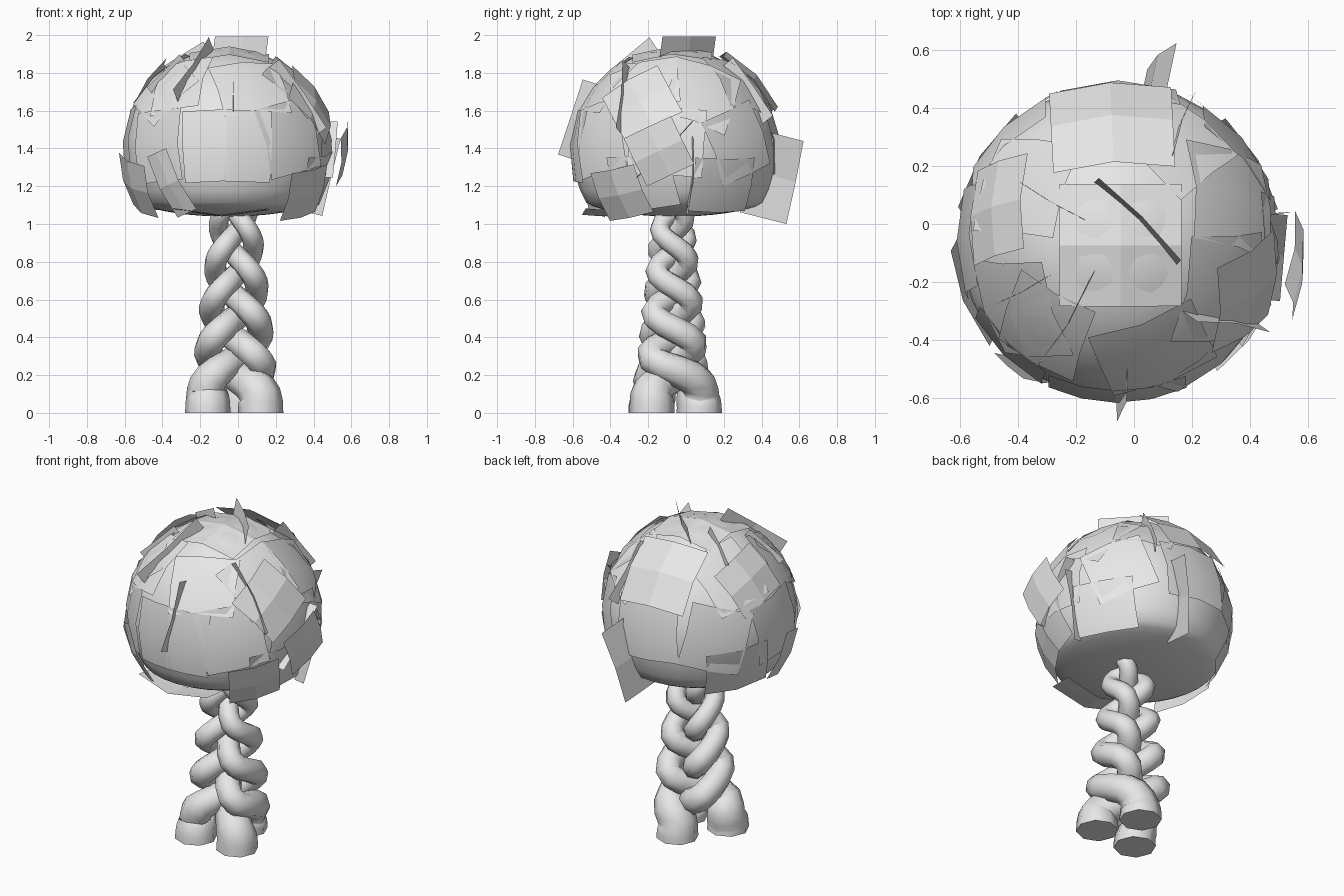
import bpy, bmesh
from math import sin, cos, pi, radians
from mathutils import Vector

cube = bpy.data.objects.get("Cube")
if cube:
    bpy.data.objects.remove(cube)

grey = bpy.data.materials.new("light_grey")
grey.use_nodes = True
grey.diffuse_color = (0.8, 0.8, 0.8, 1)
grey.node_tree.nodes["Principled BSDF"].inputs["Base Color"].default_value = (0.8, 0.8, 0.8, 1)

CENTRE = Vector((-0.055, -0.058, 1.385))
RADIUS, FLOOR = 0.543, -0.28


def add_mesh(name, bm, smooth):
    mesh = bpy.data.meshes.new(name)
    bm.to_mesh(mesh)
    bm.free()
    mesh.materials.append(grey)
    for poly in mesh.polygons:
        poly.use_smooth = smooth
    obj = bpy.data.objects.new(name, mesh)
    bpy.context.collection.objects.link(obj)
    return obj


# Round canopy with a shallow underside
bm = bmesh.new()
bmesh.ops.create_uvsphere(bm, u_segments=32, v_segments=24, radius=RADIUS)
for vert in bm.verts:
    if vert.co.z < FLOOR:
        vert.co.z = FLOOR + 0.25 * (vert.co.z - FLOOR)
    vert.co += CENTRE
add_mesh("canopy", bm, True)


def leaf_card(bm, az, el, width, height, roll, standing=False, lift=0.014, tilt=0):
    """Add one rectangular card, lying on the canopy or standing out of it."""
    az, el, roll = radians(az), radians(el), radians(roll)
    n = Vector((cos(el) * cos(az), cos(el) * sin(az), sin(el)))
    p = CENTRE + n * RADIUS
    side = Vector((-sin(az), cos(az), 0))
    up = n.cross(side)
    u = side * cos(roll) + up * sin(roll)
    v = n.cross(u)
    if standing:
        u, v, n = u, n, -v
    steps = (-1, 0, 1)
    grid = []
    for j in steps:
        for i in steps:
            a, b = i * width / 2, j * height / 2
            bend = 0.3 * a * a if standing else 0.85 * (a * a + b * b)
            grid.append(bm.verts.new(p + u * a + v * b + n * (lift - bend + tilt * b)))
    for k in (0, 1, 3, 4):
        bm.faces.new([grid[k + o] for o in (0, 1, 4, 3)])


# Cards lying on the canopy: azimuth, elevation, width, height, roll
upper = [
    (-72, 40, .38, .34, 4), (-25, 42, .38, .34, 20), (20, 36, .36, .4, -25),
    (150, 44, .34, .38, 18), (215, 38, .36, .34, -25),
    (-130, 42, .3, .36, 15), (60, 42, .34, .36, -15),
]
middle = [
    (-103, 3, .24, .38, 3), (-78, 3, .25, .38, -2), (-50, 8, .36, .38, 12),
    (-5, 6, .4, .36, -4), (40, 5, .36, .36, 20), (90, 8, .4, .36, 5),
    (135, 5, .36, .38, -15), (180, 5, .36, .36, 8), (225, 3, .32, .38, 5),
]
lower = [
    (-20, -18, .36, .3, 6), (30, -20, .36, .3, 0), (150, -18, .38, .3, 6),
]
bm = bmesh.new()
for row in upper + middle + lower:
    leaf_card(bm, *row)
add_mesh("lying_leaf_cards", bm, True)

# Cards lifted off the surface at one edge
bm = bmesh.new()
leaf_card(bm, -8, 0, .28, .28, 25, lift=.1, tilt=.15)
leaf_card(bm, 93, 43, .42, .4, 0, lift=.05)
leaf_card(bm, -22, 28, .34, .34, 35, lift=.03)
leaf_card(bm, -35, -24, .3, .28, 10, lift=.03)
leaf_card(bm, 198, -20, .36, .3, -12, lift=.03)
leaf_card(bm, -125, -18, .14, .36, 20, lift=.03)
leaf_card(bm, -95, -39, .5, .1, 0, lift=0, tilt=1.1)
leaf_card(bm, 165, 38, .34, .3, 20, lift=.03, tilt=.1)
leaf_card(bm, -60, 88, .42, .42, 60, lift=.012)
add_mesh("lifted_leaf_cards", bm, False)

# Cards standing edge-on out of the canopy
standing = [
    (78, -14, .46, .26, 100), (-87, 18, .42, .08, 84), (45, 79, .4, .15, 0),
    (-121, 53, .46, .08, 90), (62, 36, .38, .08, 95), (-35, 32, .44, .08, 105),
    (150, 62, .28, .08, 90), (208, 48, .26, .06, 90), (-5, 0, .42, .06, 45),
    (10, -14, .42, .06, 88),
]
bm = bmesh.new()
for row in standing:
    leaf_card(bm, *row, standing=True, lift=0)
add_mesh("standing_leaf_cards", bm, False)

# Three plaited trunk strands with flared feet
feet = [(0.12, -0.18), (-0.16, -0.185), (0.01, 0.07)]
for number, (fx, fy) in enumerate(feet):
    phase = 2 * pi / 3 * number
    curve = bpy.data.curves.new("trunk_strand", "CURVE")
    curve.dimensions = "3D"
    curve.bevel_depth = 1
    curve.bevel_resolution = 2
    curve.use_fill_caps = True
    spline = curve.splines.new("POLY")
    count = 36
    spline.points.add(count - 1)
    for i, point in enumerate(spline.points):
        t = i / (count - 1)
        z = 1.1 * t
        angle = phase + 2 * pi * z / 0.67
        x = -0.015 + (0.17 - 0.09 * t) * cos(angle)
        y = -0.07 - (0.14 - 0.08 * t) * sin(2 * angle)
        # Blend from the planted foot into the plait
        foot = min(1, max(0, (0.28 - z) / 0.24))
        foot = foot * foot * (3 - 2 * foot)
        point.co = (x + (fx - x) * foot, y + (fy - y) * foot, z, 1)
        point.radius = 0.087 - 0.038 * t + 0.033 * foot
    temp = bpy.data.objects.new("trunk_strand", curve)
    bpy.context.collection.objects.link(temp)
    mesh = bpy.data.meshes.new_from_object(temp.evaluated_get(bpy.context.evaluated_depsgraph_get()))
    bpy.data.objects.remove(temp)
    bm = bmesh.new()
    bm.from_mesh(mesh)
    bpy.data.meshes.remove(mesh)
    for vert in bm.verts:
        vert.co.z = max(0, vert.co.z)
    strand = add_mesh("trunk_strand_%d" % (number + 1), bm, True)
    bpy.context.view_layer.objects.active = strand
    bpy.ops.object.select_all(action="DESELECT")
    strand.select_set(True)
    bpy.ops.object.shade_smooth_by_angle(angle=radians(60))
